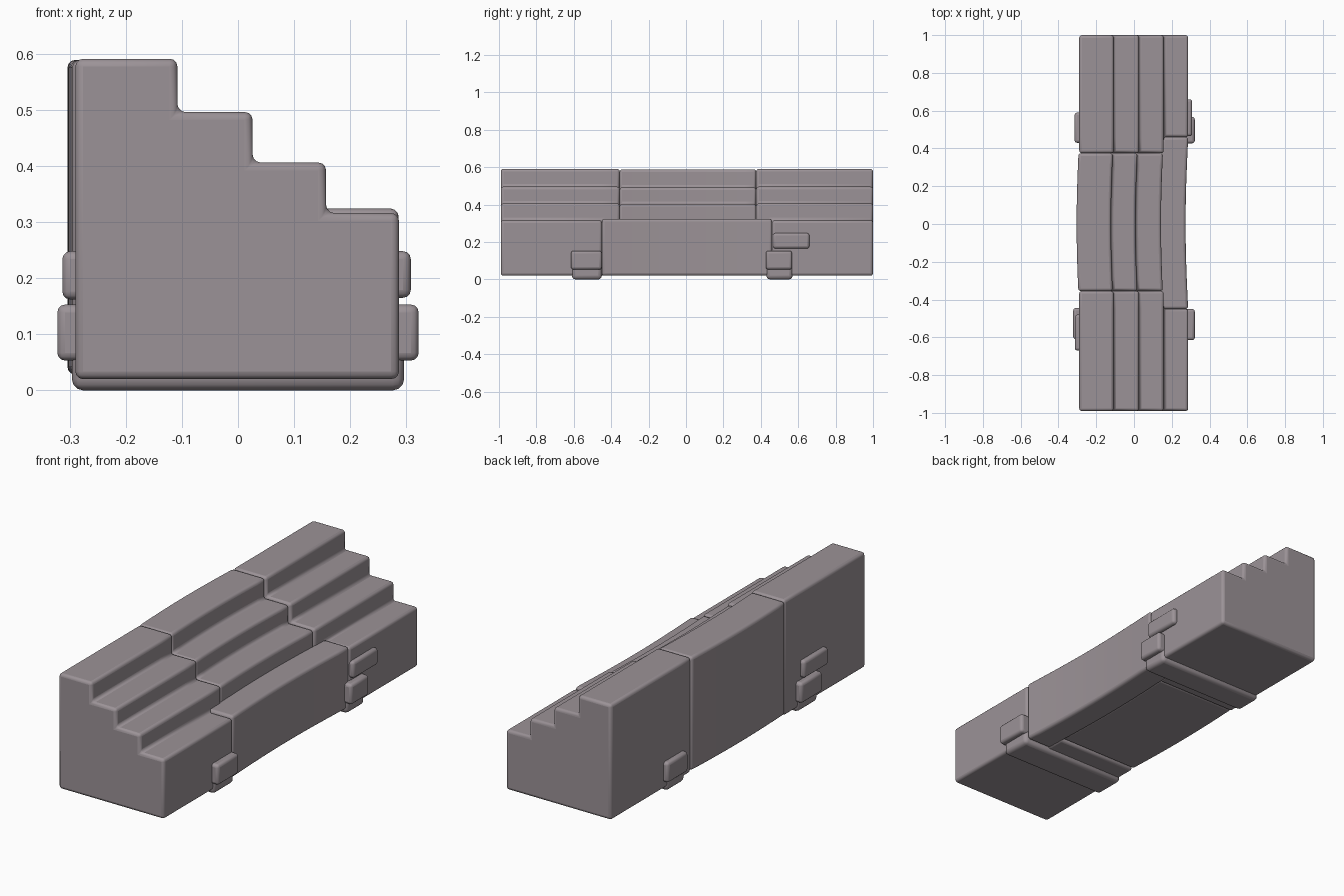
import bpy, bmesh, math

if "Cube" in bpy.data.objects:
    bpy.data.objects.remove(bpy.data.objects["Cube"])

stone = bpy.data.materials.new("mauve_grey")
stone.diffuse_color = (0.33, 0.29, 0.31, 1)
stone.use_nodes = True
stone.node_tree.nodes["Principled BSDF"].inputs["Base Color"].default_value = stone.diffuse_color


def finish(name, bm, bevel, segments=3):
    bmesh.ops.recalc_face_normals(bm, faces=bm.faces[:])
    me = bpy.data.meshes.new(name)
    bm.to_mesh(me)
    bm.free()
    me.materials.append(stone)
    ob = bpy.data.objects.new(name, me)
    bpy.context.collection.objects.link(ob)
    mod = ob.modifiers.new("rounded_edges", 'BEVEL')
    mod.width = bevel
    mod.segments = segments
    mod.limit_method = 'ANGLE'
    mod.angle_limit = math.radians(40)
    bpy.ops.object.select_all(action='DESELECT')
    ob.select_set(True)
    bpy.context.view_layer.objects.active = ob
    bpy.ops.object.shade_smooth_by_angle(angle=math.radians(40))
    return ob


def loft(bm, profile, ys, bow=0.0):
    """Run an x/z profile along y, bowing it towards -x in the middle."""
    rings = []
    for y in ys:
        dx = -bow * math.cos(math.pi * y / 0.92)
        rings.append([bm.verts.new((x + dx, y, z)) for x, z in profile])
    n = len(profile)
    for a, b in zip(rings, rings[1:]):
        for i in range(n):
            j = (i + 1) % n
            bm.faces.new((a[i], a[j], b[j], b[i]))
    bm.faces.new(rings[0])
    return rings[-1], bm.faces.new(rings[-1])


def span(a, b, n=12):
    return [a + (b - a) * i / n for i in range(n + 1)]


def box(name, x0, x1, y0, y1, z0, z1, bevel):
    bm = bmesh.new()
    loft(bm, [(x0, z0), (x1, z0), (x1, z1), (x0, z1)], [y0, y1])
    return finish(name, bm, bevel)


# End sections: stepped profile, lowest step stops short of the upper steps
end_profile = [(-0.29, 0.02), (0.157, 0.02), (0.287, 0.02), (0.287, 0.316),
               (0.157, 0.316), (0.157, 0.406), (0.026, 0.406), (0.026, 0.496),
               (-0.108, 0.496), (-0.108, 0.591), (-0.29, 0.591)]
for name, outer, low_end, high_end in (("front_end_section", -0.99, -0.45, -0.355),
                                       ("back_end_section", 1.0, 0.46, 0.375)):
    bm = bmesh.new()
    ring, cap = loft(bm, end_profile, [outer, low_end])
    bmesh.ops.connect_verts(bm, verts=[ring[1], ring[4]])
    upper = next(f for f in bm.faces if ring[0] in f.verts and ring[9] in f.verts
                 and all(abs(v.co.y - low_end) < 1e-5 for v in f.verts))
    res = bmesh.ops.extrude_face_region(bm, geom=[upper])
    for v in res["geom"]:
        if isinstance(v, bmesh.types.BMVert):
            v.co.y = high_end
    if upper.is_valid:
        bm.faces.remove(upper)
    finish(name, bm, 0.014)

# Middle section: three upper steps, gently bowed
middle_profile = [(-0.29, 0.028), (0.157, 0.028), (0.157, 0.403), (0.022, 0.403),
                  (0.022, 0.492), (-0.108, 0.492), (-0.108, 0.589), (-0.29, 0.589)]
bm = bmesh.new()
loft(bm, middle_profile, span(-0.355, 0.375), 0.014)
finish("middle_section", bm, 0.014)

# Middle lowest step, a longer separate block
bm = bmesh.new()
loft(bm, [(0.15, 0.02), (0.287, 0.02), (0.287, 0.324), (0.15, 0.324)],
     span(-0.45, 0.46), 0.014)
finish("middle_low_step", bm, 0.014)

# Straps under the body, wrapping up to the clips
box("front_strap", -0.296, 0.296, -0.61, -0.45, 0.0, 0.09, 0.02)
box("back_strap", -0.296, 0.296, 0.43, 0.57, 0.0, 0.09, 0.02)

# Clips on both long sides: lower ones at each strap, upper ones at opposite corners
clips = [("right_front_clip", 1, 0.322, -0.615, -0.45, 0.053, 0.153),
         ("right_back_clip", 1, 0.322, 0.427, 0.567, 0.053, 0.153),
         ("right_upper_clip", 1, 0.308, 0.465, 0.66, 0.165, 0.248),
         ("left_front_clip", -1, 0.322, -0.61, -0.445, 0.053, 0.153),
         ("left_back_clip", -1, 0.315, 0.43, 0.59, 0.053, 0.153),
         ("left_upper_clip", -1, 0.313, -0.67, -0.48, 0.162, 0.248)]
for name, side, reach, y0, y1, z0, z1 in clips:
    xs = sorted((side * 0.26, side * reach))
    box(name, xs[0], xs[1], y0, y1, z0, z1, 0.014)
